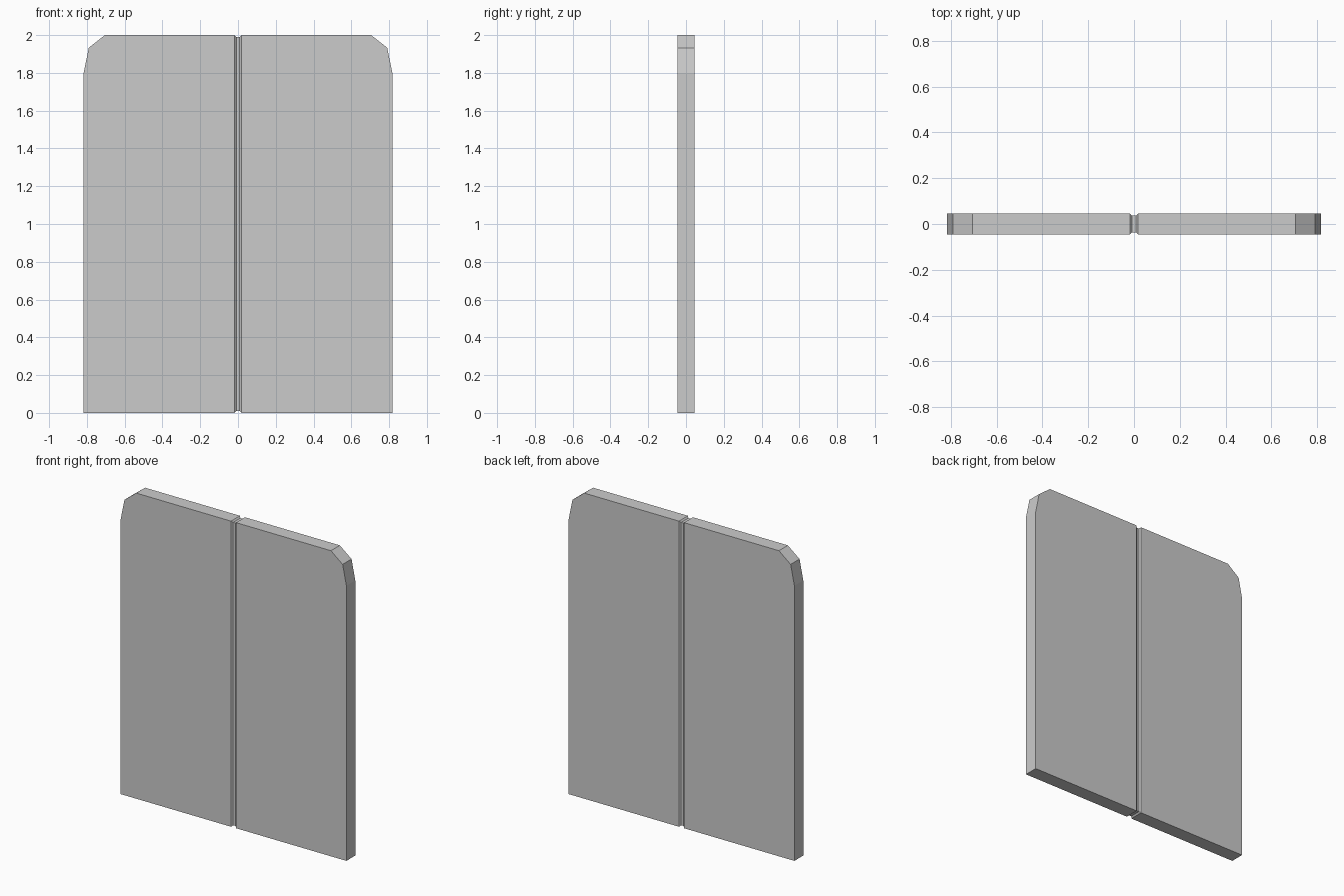
import bpy, bmesh
from mathutils import Vector

if "Cube" in bpy.data.objects:
    bpy.data.objects.remove(bpy.data.objects["Cube"])

HALF_Y = 0.046   # half thickness of the leaves
DEPTH = 0.009    # depth of the centre groove

# Outline of the right leaf (x, z), inner edge first and last
outline = [(0.018, 0), (0.817, 0), (0.817, 1.8), (0.79, 1.933), (0.705, 2), (0.018, 2)]

bm = bmesh.new()
front = bm.faces.new([bm.verts.new((x, -HALF_Y, z)) for x, z in outline])
ext = bmesh.ops.extrude_face_region(bm, geom=[front], use_keep_orig=True)
bmesh.ops.translate(bm, vec=(0, 2 * HALF_Y, 0),
                    verts=[g for g in ext["geom"] if isinstance(g, bmesh.types.BMVert)])
bmesh.ops.recalc_face_normals(bm, faces=bm.faces[:])


def extrude_inner(face, x, inset):
    """Extend the inner face to x, shrinking it by the inset on every side."""
    new = bmesh.ops.extrude_discrete_faces(bm, faces=[face])["faces"][0]
    for v in new.verts:
        v.co = Vector((x, v.co.y - (inset if v.co.y > 0 else -inset),
                       v.co.z - (inset if v.co.z > 1 else -inset)))
    return new


# Chamfered inner edge, then the recessed strip reaching the centre line
inner = next(f for f in bm.faces if all(v.co.x < 0.02 for v in f.verts))
inner = extrude_inner(inner, 0.009, DEPTH)
inner = extrude_inner(inner, 0.0, 0.0)
bmesh.ops.delete(bm, geom=[inner], context='FACES_ONLY')
bmesh.ops.recalc_face_normals(bm, faces=bm.faces[:])
if next(f for f in bm.faces if all(v.co.x > 0.81 for v in f.verts)).normal.x < 0:
    bmesh.ops.reverse_faces(bm, faces=bm.faces[:])

mesh = bpy.data.meshes.new("double_door")
bm.to_mesh(mesh)
bm.free()
door = bpy.data.objects.new("double_door", mesh)
bpy.context.collection.objects.link(door)

# Left leaf
mirror = door.modifiers.new("mirror_leaf", 'MIRROR')
mirror.use_axis[0] = True
